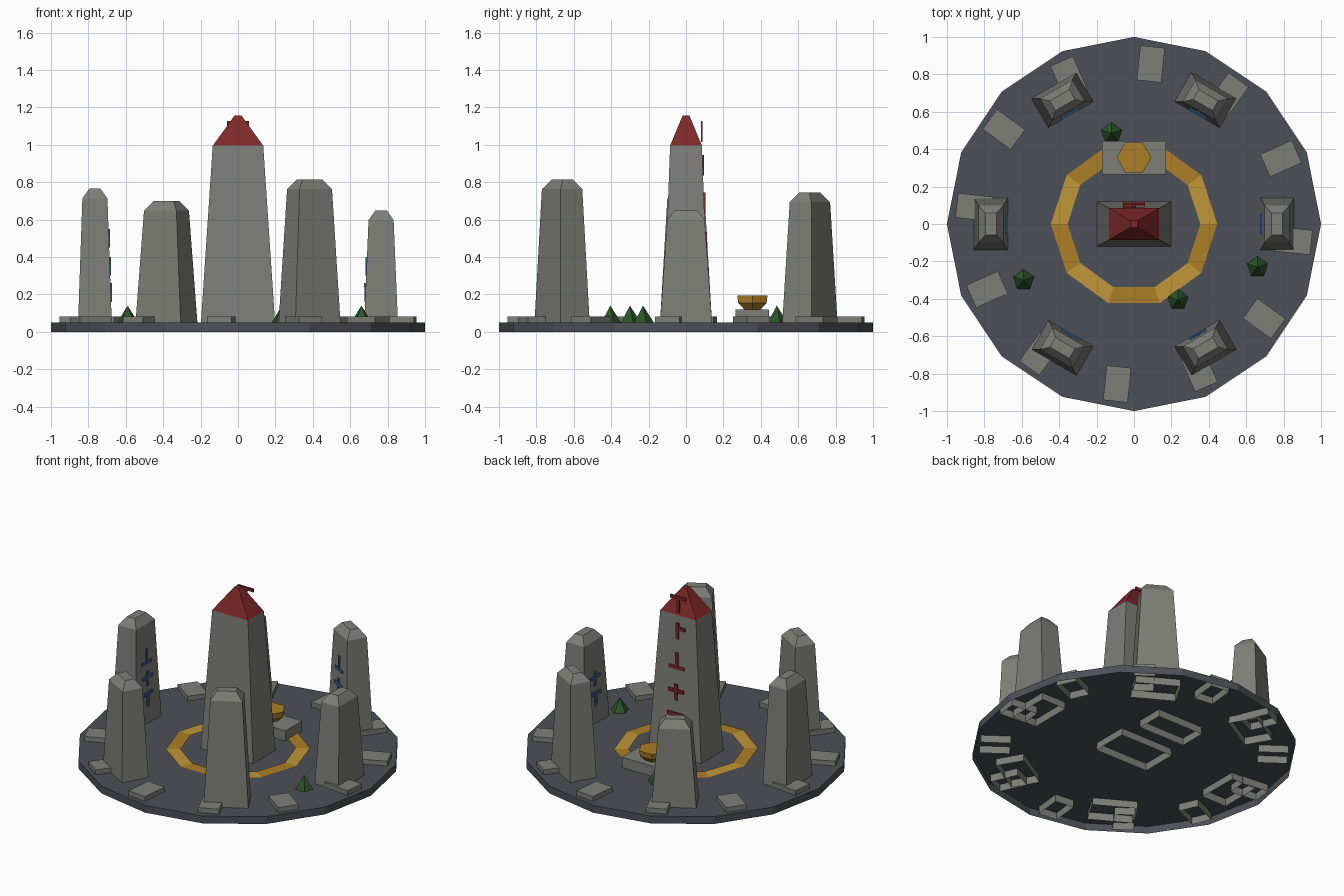
import bpy
import bmesh
from math import sin, cos, pi, radians
from mathutils import Matrix, Vector

old = bpy.data.objects.get("Cube")
if old:
    bpy.data.objects.remove(old, do_unlink=True)


def material(name, r, g, b):
    m = bpy.data.materials.new(name)
    m.use_nodes = True
    m.diffuse_color = (r, g, b, 1)
    bsdf = next(n for n in m.node_tree.nodes if n.type == 'BSDF_PRINCIPLED')
    bsdf.inputs["Base Color"].default_value = (r, g, b, 1)
    bsdf.inputs["Roughness"].default_value = 0.9
    return m


STONE = material("grey_stone", 0.21, 0.21, 0.19)
SLATE = material("dark_slate", 0.073, 0.08, 0.097)
RED = material("dark_red", 0.21, 0.021, 0.021)
BLUE = material("rune_blue", 0.04, 0.12, 0.27)
GOLD = material("bright_gold", 0.53, 0.31, 0.04)
BRONZE = material("deep_gold", 0.41, 0.21, 0.02)
GREEN = material("shrub_green", 0.023, 0.09, 0.023)


def finish(name, bm, mats, matrix=None):
    mesh = bpy.data.meshes.new(name)
    bm.to_mesh(mesh)
    bm.free()
    for m in mats:
        mesh.materials.append(m)
    obj = bpy.data.objects.new(name, mesh)
    if matrix:
        obj.matrix_world = matrix
    bpy.context.collection.objects.link(obj)
    return obj


def place(x, y, angle=0.0):
    return Matrix.Translation((x, y, 0)) @ Matrix.Rotation(angle, 4, 'Z')


def polar(radius, angle, turn=0.0):
    return place(radius * cos(angle), radius * sin(angle), angle + turn)


def loft(name, rings, mats, matrix=None):
    """Stack of closed rings with a top cap and an open underside."""
    bm = bmesh.new()
    loops = [[bm.verts.new(p) for p in ring] for ring in rings]
    for low, high in zip(loops, loops[1:]):
        n = len(low)
        for i in range(n):
            j = (i + 1) % n
            bm.faces.new((low[i], low[j], high[j], high[i]))
    bm.faces.new(loops[-1])
    return finish(name, bm, mats, matrix)


def rect(hx, hy, z):
    return [(-hx, -hy, z), (hx, -hy, z), (hx, hy, z), (-hx, hy, z)]


def ngon(n, r, z, phase=0.0):
    return [(r * cos(phase + 2 * pi * i / n), r * sin(phase + 2 * pi * i / n), z)
            for i in range(n)]


# Rune: a vertical stroke and a crossbar; local x points out of the wall
RUNES = [(0.045, -1, 1), (0.01, -1, 1), (-0.045, -1, 1), (0.02, 0, 1), (0.045, -1, 1)]


def runes(name, marks, mat, size, matrix):
    bm = bmesh.new()

    def stroke(x, y, z, w, h):
        box = Matrix.Translation((x, y, z)) @ Matrix.Diagonal((0.0095, w, h, 1))
        bmesh.ops.create_cube(bm, size=1, matrix=box)

    for k, (x, z) in enumerate(marks):
        rise, start, end = RUNES[k]
        stroke(x, 0, z, 0.022 * size, 0.11 * size)
        stroke(x + 0.0005, (start + end) * 0.029 * size, z + rise * size,
               (end - start) * 0.058 * size, 0.022 * size)
    finish(name, bm, [mat], matrix)


# Ground disc
loft("ground_disc", [ngon(16, 1, 0), ngon(16, 1, 0.05)], [SLATE])

# Ring of alternating gold tiles
bm = bmesh.new()
outer = [bm.verts.new(p) for p in ngon(10, 0.445, 0.055)]
inner = [bm.verts.new(p) for p in ngon(10, 0.355, 0.055)]
for i in range(10):
    j = (i + 1) % 10
    face = bm.faces.new((outer[i], outer[j], inner[j], inner[i]))
    face.material_index = i % 2
finish("tile_ring", bm, [GOLD, BRONZE])

# Central obelisk with red cap and back runes
loft("central_obelisk", [rect(0.2, 0.122, 0), rect(0.198, 0.12, 0.05),
                         rect(0.135, 0.085, 0.995)], [STONE])
loft("obelisk_cap", [rect(0.135, 0.085, 0.995), rect(0.018, 0.018, 1.157)], [RED])
heights = (0.29, 0.48, 0.69, 0.89, 1.07)
runes("obelisk_runes", [(0.127 - 0.04 * z, z) for z in heights], RED, 1.0,
      place(0, 0, pi / 2))

# Altar and bowl
altar = place(0, 0.355)
loft("altar_slab", [rect(0.172, 0.09, 0), rect(0.172, 0.09, 0.12)], [STONE], altar)
loft("altar_bowl", [ngon(6, 0.05, 0.12), ngon(6, 0.088, 0.155), ngon(6, 0.093, 0.193)],
     [BRONZE], altar)

# Six standing stones with runes on the inner faces
for i, top in enumerate((0.65, 0.745, 0.625, 0.765, 0.7, 0.815)):
    angle = i * pi / 3
    shoulder = top - 0.052
    loft(f"standing_stone_{i + 1}",
         [rect(0.092, 0.142, 0), rect(0.09, 0.139, 0.05),
          rect(0.067, 0.1, shoulder), rect(0.03, 0.06, top)],
         [STONE], polar(0.765, angle))
    marks = [(0.094 - 0.025 * z / shoulder, z)
             for z in (0.21, 0.35, 0.5)[:3 if top > 0.72 else 2]]
    runes(f"stone_runes_{i + 1}", marks, BLUE, 0.9, polar(0.765, angle, pi))

# Paving slabs around the rim
for i in range(12):
    loft(f"rim_slab_{i + 1}", [rect(0.093, 0.066, 0), rect(0.093, 0.066, 0.083)],
         [STONE], polar(0.86, radians(30 * i - 6)))

# Small shrubs
for i, (x, y) in enumerate([(-0.12, 0.485), (0.66, -0.23), (0.235, -0.405), (-0.59, -0.3)]):
    bm = bmesh.new()
    base = [bm.verts.new(p) for p in ngon(5, 0.058, 0.05, pi / 2)]
    tip = bm.verts.new((0, 0, 0.14))
    for a, b in zip(base, base[1:] + base[:1]):
        bm.faces.new((a, b, tip))
    finish(f"shrub_{i + 1}", bm, [GREEN], place(x, y))
